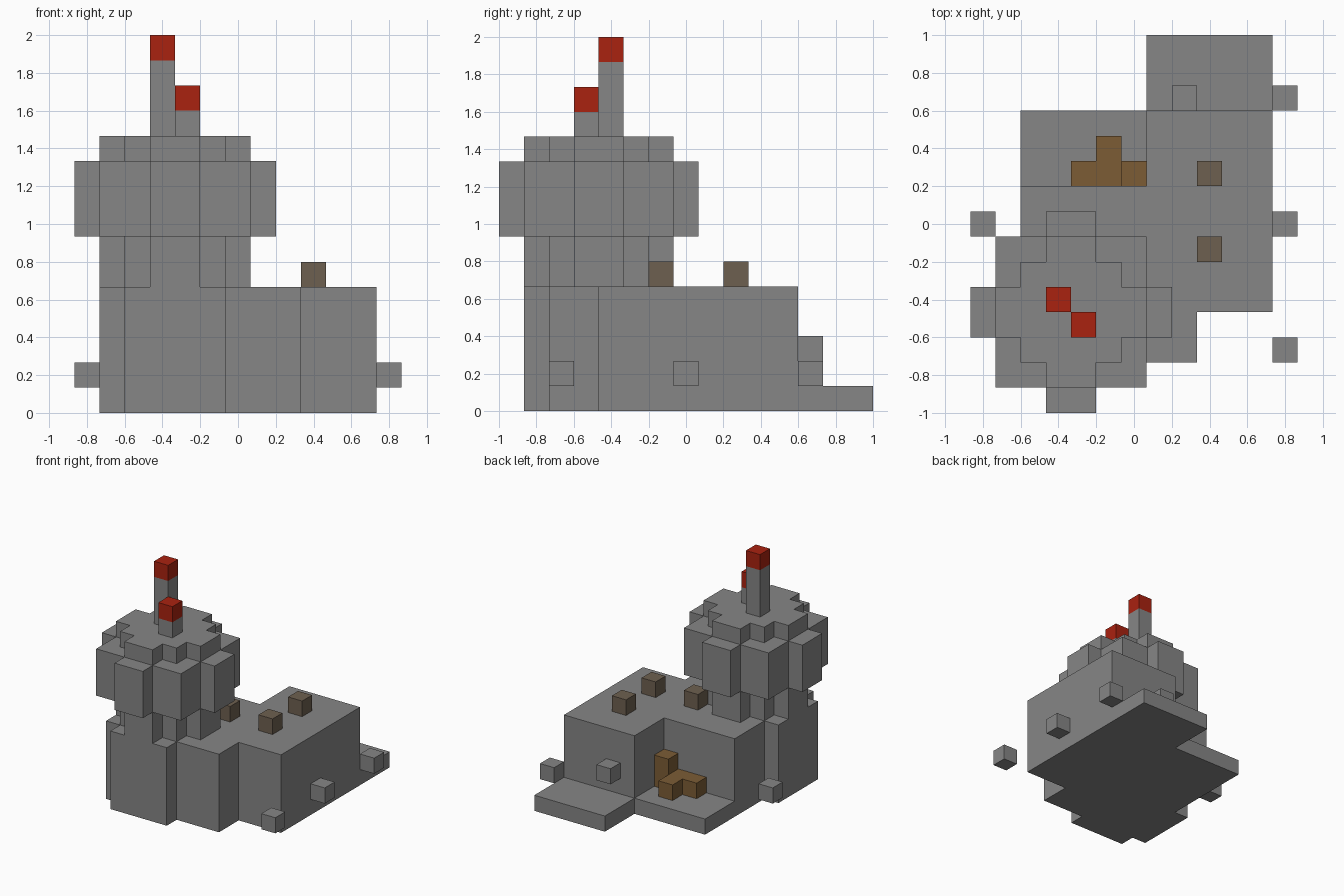
import bpy
import bmesh
from itertools import product
from mathutils import Vector

cube = bpy.data.objects.get("Cube")
if cube:
    bpy.data.objects.remove(cube)

UNIT = 2 / 15                      # edge of one building block
ORIGIN = Vector((-6.5, -7.5, 0))   # block grid corner


def material(name, rgb):
    mat = bpy.data.materials.new(name)
    mat.use_nodes = True
    color = (*rgb, 1)
    mat.diffuse_color = color
    mat.node_tree.nodes["Principled BSDF"].inputs["Base Color"].default_value = color
    return mat


stone = material("stone grey", (0.24, 0.24, 0.24))
red = material("signal red", (0.40, 0.016, 0.005))
drab = material("drab brown", (0.155, 0.117, 0.08))
wood = material("wood brown", (0.20, 0.107, 0.036))


def box(x, y, z):
    """All grid blocks inside the given (start, end) ranges."""
    return set(product(range(*x), range(*y), range(*z)))


def octagon(z):
    """Stepped round drum of the tower."""
    return (box((1, 7), (3, 5), z) | box((2, 6), (2, 6), z)
            | box((3, 5), (1, 7), z))


def build(name, blocks, mat):
    """Skin the outside of a set of blocks with flat faces."""
    bm = bmesh.new()
    for block in blocks:
        for axis, side in product(range(3), (0, 1)):
            neighbour = list(block)
            neighbour[axis] += 2 * side - 1
            if tuple(neighbour) in blocks:
                continue
            u, v = (axis + 1) % 3, (axis + 2) % 3
            corners = []
            for du, dv in ((0, 0), (1, 0), (1, 1), (0, 1)):
                p = Vector(block)
                p[axis] += side
                p[u] += du
                p[v] += dv
                corners.append(bm.verts.new((p + ORIGIN) * UNIT))
            bm.faces.new(corners if side else corners[::-1])
    bmesh.ops.remove_doubles(bm, verts=bm.verts[:], dist=UNIT / 100)
    bmesh.ops.dissolve_limit(bm, angle_limit=0.01, verts=bm.verts[:], edges=bm.edges[:])
    mesh = bpy.data.meshes.new(name)
    bm.to_mesh(mesh)
    bm.free()
    mesh.materials.append(mat)
    obj = bpy.data.objects.new(name, mesh)
    bpy.context.collection.objects.link(obj)


# Main hall, tower foot and the two low terraces
wall = (0, 5)
hall = box((2, 12), (4, 9), wall) | box((7, 12), (9, 12), wall)
hall |= box((6, 9), (2, 4), wall)
hall |= box((2, 6), (1, 7), wall) | box((1, 7), (2, 6), wall)
hall |= box((2, 7), (9, 12), (0, 1)) | box((7, 12), (12, 15), (0, 1))
build("hall_and_terraces", hall, stone)

# Tower: neck, wide head with four bays, and roof
head = (7, 10)
tower = octagon((5, 7)) | octagon((10, 11))
tower |= box((1, 7), (1, 7), head)
tower |= box((0, 8), (3, 5), head) | box((3, 5), (0, 8), head)
build("tower", tower, stone)

# Masts with red tips
for name, x, y, top in (("tall_mast", 3, 4, 14), ("short_mast", 4, 3, 12)):
    build(name, box((x, x + 1), (y, y + 1), (11, top)), stone)
    build(name + "_tip", {(x, y, top)}, red)

# Roof vents
for i, (x, y) in enumerate(((9, 9), (9, 6), (6, 6))):
    build(f"roof_vent_{i + 1}", {(x, y, 5)}, drab)

# Small blocks along the outer walls
lamps = ((12, 2, 1), (12, 7, 1), (12, 12, 1), (0, 7, 1), (8, 12, 2))
for i, block in enumerate(lamps):
    build(f"wall_lamp_{i + 1}", {block}, stone)

# Stacked crates on the terrace
crates = box((4, 7), (9, 10), (1, 2)) | {(5, 10, 1), (6, 9, 2)}
build("crates", crates, wood)
